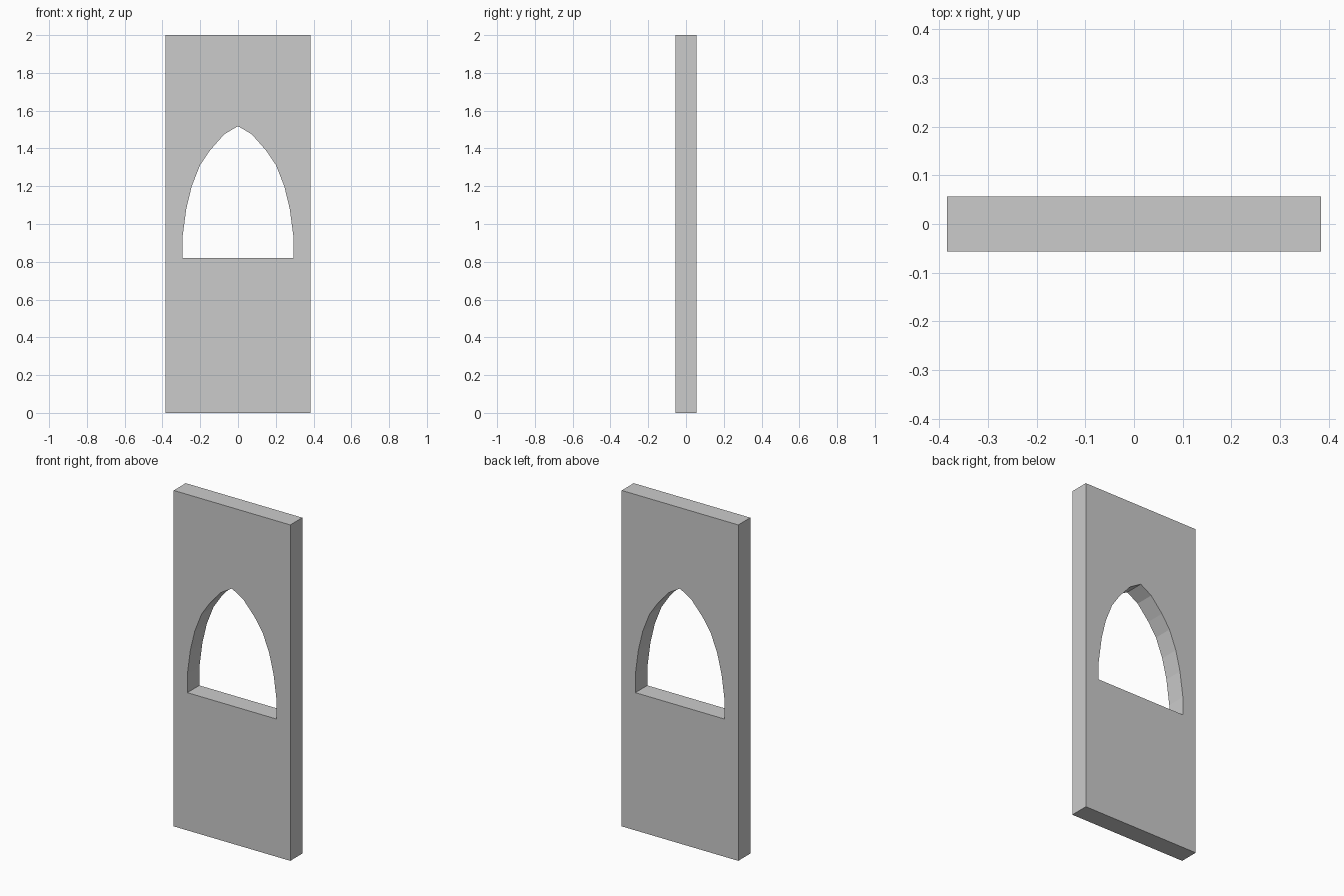
import bpy, bmesh

if "Cube" in bpy.data.objects:
    bpy.data.objects.remove(bpy.data.objects["Cube"])

WIDTH, DEPTH, HEIGHT = 0.768, 0.113, 2.0

# right half of the pointed arch opening, sill to apex (x, z)
HALF_ARCH = [(0.294, 0.82), (0.294, 0.93), (0.274, 1.08), (0.245, 1.20),
             (0.201, 1.312), (0.148, 1.39), (0.073, 1.475)]
APEX = (0.0, 1.518)


def prism(name, profile, depth):
    """Extrude an x-z profile along y, centred on y = 0."""
    bm = bmesh.new()
    face = bm.faces.new([bm.verts.new((x, -depth / 2, z)) for x, z in profile])
    ext = bmesh.ops.extrude_face_region(bm, geom=[face], use_keep_orig=True)
    verts = [g for g in ext["geom"] if isinstance(g, bmesh.types.BMVert)]
    bmesh.ops.translate(bm, verts=verts, vec=(0, depth, 0))
    bmesh.ops.recalc_face_normals(bm, faces=bm.faces)
    mesh = bpy.data.meshes.new(name)
    bm.to_mesh(mesh)
    bm.free()
    obj = bpy.data.objects.new(name, mesh)
    bpy.context.collection.objects.link(obj)
    return obj


# wall slab
w = WIDTH / 2
wall = prism("wall_panel", [(-w, 0), (w, 0), (w, HEIGHT), (-w, HEIGHT)], DEPTH)

# arched window cutter, mirrored from the half profile
arch = HALF_ARCH + [APEX] + [(-x, z) for x, z in reversed(HALF_ARCH)]
cutter = prism("window_cutter", arch, DEPTH * 3)
cutter.hide_render = True
cutter.hide_set(True)

# window opening
cut = wall.modifiers.new("window_opening", "BOOLEAN")
cut.operation = "DIFFERENCE"
cut.solver = "EXACT"
cut.object = cutter
